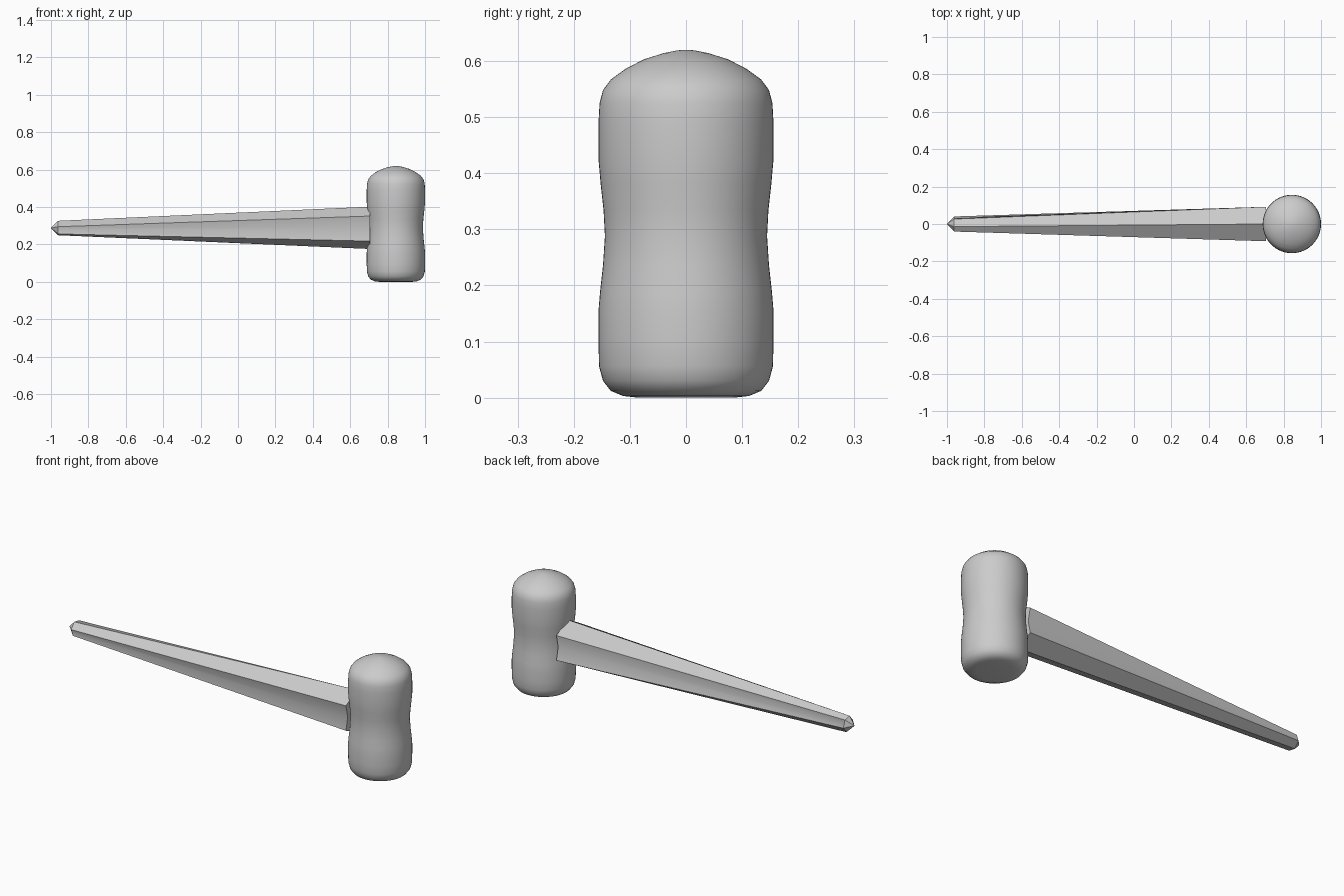
import bpy, bmesh
from math import sin, cos, pi, radians

if "Cube" in bpy.data.objects:
    bpy.data.objects.remove(bpy.data.objects["Cube"])

CX, CZ = 0.844, 0.288   # head axis and handle height


def make_object(name, bm, angle):
    bmesh.ops.recalc_face_normals(bm, faces=bm.faces)
    mesh = bpy.data.meshes.new(name)
    bm.to_mesh(mesh)
    bm.free()
    ob = bpy.data.objects.new(name, mesh)
    bpy.context.collection.objects.link(ob)
    bpy.ops.object.select_all(action='DESELECT')
    ob.select_set(True)
    bpy.context.view_layer.objects.active = ob
    bpy.ops.object.shade_smooth_by_angle(angle=radians(angle))
    return ob


def skin(rings, start, end):
    """Join closed rings of points, closing each end with a fan to a point."""
    bm = bmesh.new()
    loops = [[bm.verts.new(p) for p in ring] for ring in rings]
    n = len(loops[0])
    for a, b in zip(loops, loops[1:]):
        for i in range(n):
            j = (i + 1) % n
            bm.faces.new((a[i], a[j], b[j], b[i]))
    for loop, tip in ((loops[0], start), (loops[-1], end)):
        t = bm.verts.new(tip)
        for i in range(n):
            bm.faces.new((loop[i], loop[(i + 1) % n], t))
    return bm


# Head: waisted, rounded barrel with a domed top and flat base
profile = [(.085, 0), (.112, .003), (.134, .012), (.148, .030), (.155, .056),
           (.156, .10), (.156, .155), (.153, .19), (.148, .235), (.1445, .288),
           (.147, .335), (.152, .38), (.156, .425), (.156, .49), (.154, .525),
           (.148, .548), (.134, .567), (.108, .586), (.075, .603),
           (.040, .614), (.015, .619)]
SEG = 64
rings = [[(CX + r * cos(2 * pi * i / SEG), r * sin(2 * pi * i / SEG), z)
          for i in range(SEG)] for r, z in profile]
make_object("mallet_head", skin(rings, (CX, 0, 0), (CX, 0, .62)), 40)

# Handle: tapered six-ridged bar, shallow groove on both sides, slight twist
wide = [(0, .114), (-.092, .064), (-.077, -.003), (-.092, -.070),
        (0, -.112), (.092, -.070), (.077, -.003), (.092, .064)]


def tip_point(deg, r=.041):
    return (-r * cos(radians(deg)), r * sin(radians(deg)))


narrow = [tip_point(70), tip_point(10), tip_point(-20, .0355), tip_point(-50),
          tip_point(-110), tip_point(-170), tip_point(-200, .0355),
          tip_point(-230)]
rings = [[(x, y, CZ + z) for y, z in sec]
         for x, sec in ((-.962, narrow), (.705, wide))]
make_object("handle", skin(rings, (-1, 0, CZ), (.705, 0, CZ)), 30)
